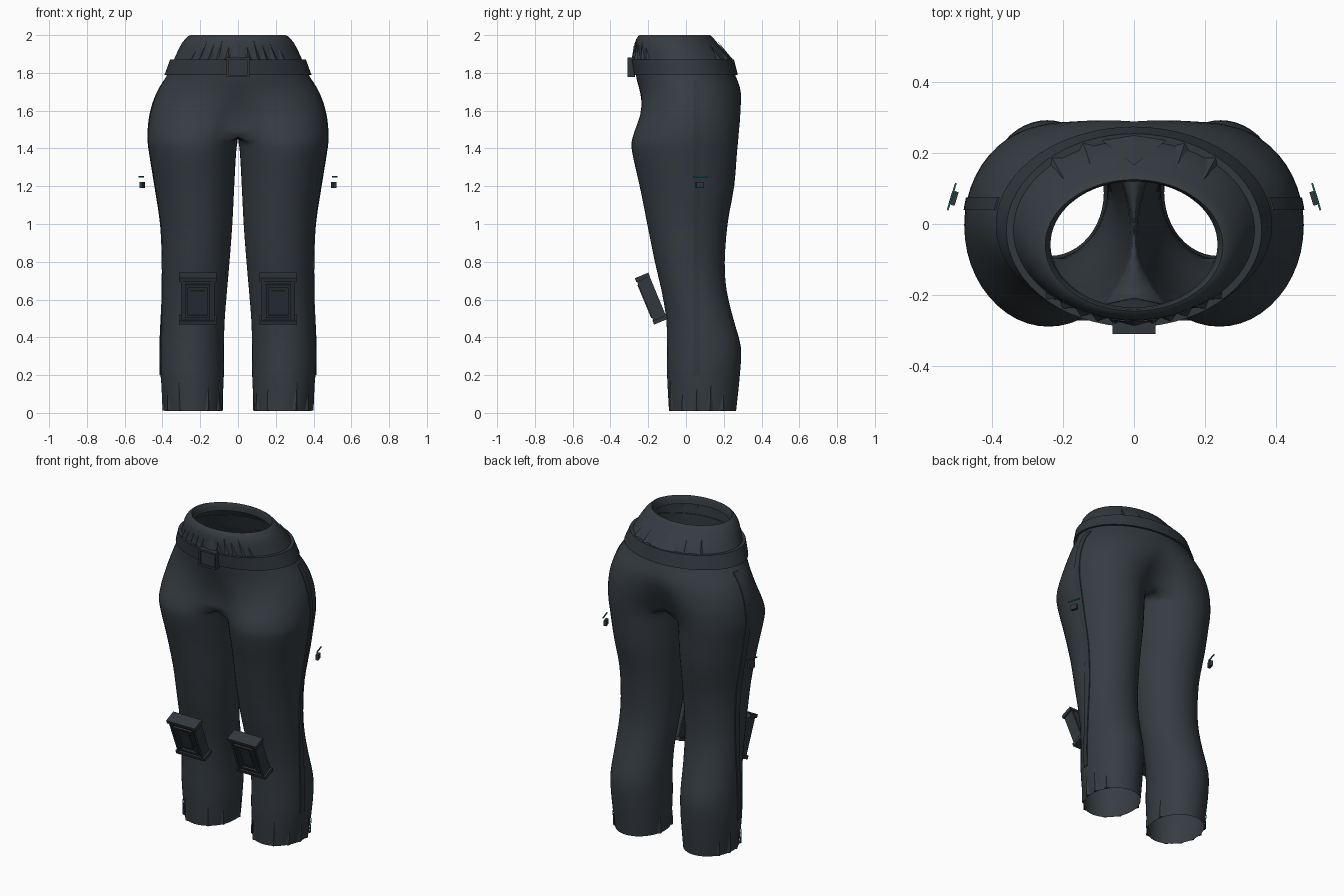
import bpy, bmesh, math
from mathutils import Matrix, Vector

cube = bpy.data.objects.get("Cube")
if cube:
    bpy.data.objects.remove(cube, do_unlink=True)


def material(name, rgb):
    m = bpy.data.materials.new(name)
    m.use_nodes = True
    m.diffuse_color = (*rgb, 1)
    node = next(n for n in m.node_tree.nodes if n.type == 'BSDF_PRINCIPLED')
    node.inputs["Base Color"].default_value = (*rgb, 1)
    node.inputs["Roughness"].default_value = 0.8
    return m


CLOTH = material("dark slate cloth", (0.036, 0.045, 0.054))
TRIM = material("dark slate trim", (0.031, 0.039, 0.048))
TEAL = material("teal", (0.01, 0.12, 0.095))


def finish(name, bm, mat, mirror=True, smooth=40):
    bmesh.ops.recalc_face_normals(bm, faces=bm.faces)
    mesh = bpy.data.meshes.new(name)
    bm.to_mesh(mesh)
    bm.free()
    mesh.materials.append(mat)
    if smooth:
        mesh.shade_smooth()
        mesh.set_sharp_from_angle(angle=math.radians(smooth))
    ob = bpy.data.objects.new(name, mesh)
    bpy.context.collection.objects.link(ob)
    if mirror:
        mod = ob.modifiers.new("Mirror", 'MIRROR')
        mod.merge_threshold = 0.0005
    return ob


# Half-garment profile: height, inner x, outer x, front y, back y
CROTCH = 1.46
ROWS = [
    (0.01, .085, .39, -.09, .265), (.2, .075, .41, -.1, .285),
    (.35, .075, .412, -.1, .29), (.5, .07, .405, -.105, .25),
    (.65, .058, .4, -.13, .215), (.8, .045, .4, -.165, .205),
    (1.0, .03, .41, -.205, .22), (1.2, .02, .44, -.245, .255),
    (1.38, .01, .47, -.285, .27), (CROTCH, 0, .478, -.285, .28),
    (1.58, 0, .465, -.255, .3), (1.69, 0, .43, -.25, .3),
    (1.79, 0, .375, -.265, .26), (1.88, 0, .335, -.27, .23),
    (1.96, 0, .295, -.27, .165), (2.0, 0, .25, -.245, .125),
    (1.95, 0, .235, -.235, .12),
]


def smooth_rows(rows, steps=3):
    out = []
    for i in range(len(rows) - 1):
        a, b, c, d = (Vector(rows[min(max(i + k, 0), len(rows) - 1)]) for k in (-1, 0, 1, 2))
        for s in range(steps):
            u = s / steps
            p = b + (c - a) * (u / 2) + (a * 2 - b * 5 + c * 4 - d) * (u * u / 2) \
                + (b * 3 - a - c * 3 + d) * (u ** 3 / 2)
            p[1] = max(p[1], 0)
            p[0] = min(p[0], 2)
            out.append(p)
    return out + [Vector(rows[-1])]


SECTIONS = smooth_rows(ROWS)


def section(z):
    for a, b in zip(SECTIONS, SECTIONS[1:]):
        if a[0] <= z <= b[0]:
            return a.lerp(b, (z - a[0]) / (b[0] - a[0]))
    return SECTIONS[0]


def hip_blend(z):
    u = min(max((z - 1.4) / 0.38, 0), 1)
    return u * u * (3 - 2 * u)


def surface(row, deg, push=0.0):
    """Point on the half garment; the leg oval turns into a half hip oval."""
    z, inner, outer, front, back = row
    w = hip_blend(z)
    cx, rx = (inner + outer) / 2, (outer - inner) / 2
    cy, ry = (front + back) / 2, (back - front) / 2
    t = math.radians(deg)
    leg = Vector((cx + rx * math.cos(t), cy + ry * math.sin(t), z))
    if abs(deg) <= 135:
        h = t * 2 / 3
        hip = Vector((outer * math.cos(h), cy + ry * math.sin(h), z))
    else:
        hip = Vector((0, cy + math.copysign(ry * (180 - abs(deg)) / 45, deg), z))
    p = leg.lerp(hip, w)
    if z >= CROTCH - 1e-4 and abs(deg) >= 135:
        p.x = 0
    if push:
        p += (p - Vector((cx * (1 - w), cy, z))).normalized() * push
    return p


def loft(bm, rings, closed=True, skip=None):
    vs = [[bm.verts.new(p) for p in r] for r in rings]
    n = len(rings[0])
    for j in range(len(vs) - 1):
        for i in range(n if closed else n - 1):
            k = (i + 1) % n
            if not (skip and skip(j, i, k)):
                bm.faces.new((vs[j][i], vs[j][k], vs[j + 1][k], vs[j + 1][i]))
    return vs


# Trousers, open at the waist and the hems
ANGLES = [-180 + 7.5 * i for i in range(48)]
bm = bmesh.new()
loft(bm, [[surface(r, a) for a in ANGLES] for r in SECTIONS],
     skip=lambda j, i, k: j >= 27 and min(abs(ANGLES[i]), abs(ANGLES[k])) >= 135)
finish("trousers", bm, CLOTH, smooth=60)

# Belt band
bm = bmesh.new()
low, high = section(1.79), section(1.87)
loft(bm, [[surface(low, a, -.005), surface(low, a, .014),
           surface(high, a, .02), surface(high, a, -.005)]
          for a in range(-135, 136, 9)])
finish("belt", bm, TRIM)


def box(bm, centre, size, frame=Matrix()):
    m = frame @ Matrix.Translation(centre) @ Matrix.Diagonal((*size, 1))
    return bmesh.ops.create_cube(bm, size=1, matrix=m)


def rim(bm, w, h, bar, depth, y, frame):
    """Rectangular frame standing on the front face."""
    for s in (-1, 1):
        box(bm, (s * (w - bar) / 2, y, 0), (bar, depth, h), frame)
        box(bm, (0, y, s * (h - bar) / 2), (w - 2 * bar, depth, bar), frame)


# Belt buckle
bm = bmesh.new()
place = Matrix.Translation((0, -.285, 1.83))
box(bm, (0, 0, 0), (.105, .03, .09), place)
rim(bm, .12, .105, .012, .04, -.005, place)
finish("buckle", bm, TRIM, mirror=False, smooth=0)

# Knee pads, leaning forward at the top
bm = bmesh.new()
place = Matrix.Translation((.213, -.184, .605)) @ Matrix.Rotation(math.radians(22.6), 4, 'X')
box(bm, (0, .004, 0), (.165, .066, .25), place)
rim(bm, .13, .19, .014, .012, -.034, place)
box(bm, (0, -.031, 0), (.07, .01, .12), place)
for s in (-1, 1):
    box(bm, (0, 0, s * .122), (.2, .078, .022), place)
    box(bm, (s * .082, 0, 0), (.014, .07, .26), place)
finish("knee_pads", bm, TRIM, smooth=0)

# Raised side stripes down the outer seams
bm = bmesh.new()


def seam_point(z, y, push):
    r = section(z)
    cy, ry = (r[3] + r[4]) / 2, (r[4] - r[3]) / 2
    t = math.degrees(math.asin((y - cy) / ry)) * (1 + hip_blend(z) / 2)
    p = surface(r, t)
    return Vector((p.x + push, y, z))


rings = []
for i in range(41):
    z = .2 + 1.56 * i / 40
    rings.append([seam_point(z, y, d) for y, d in
                  ((.04, -.006), (.04, .005), (.075, .005), (.075, -.006))])
vs = loft(bm, rings)
bm.faces.new(vs[0])
bm.faces.new(vs[-1])
finish("side_stripes", bm, TRIM)


def fold(bm, z0, z1, deg, half, bulge):
    """Pointed cloth pleat lying on the garment."""
    a, b = section(z0), section(z1)
    left, right = (bm.verts.new(surface(a, deg + s * half, .002)) for s in (-1, 1))
    mid = bm.verts.new(surface(a, deg, bulge))
    tip = bm.verts.new(surface(b, deg, .003))
    for f in ((left, mid, tip), (mid, right, tip), (left, right, mid)):
        bm.faces.new(f)


# Waist pleats
bm = bmesh.new()
for deg, top in ((-122, 1.94), (-110, 1.97), (-98, 1.95), (-84, 1.97), (-70, 1.93),
                 (75, 1.95), (100, 1.94)):
    fold(bm, 1.87, top, deg, 5, .016)
finish("waist_pleats", bm, CLOTH, smooth=0)

# Centre gathers above the belt, front and back
bm = bmesh.new()
for y, top_y, half, bulge in ((-.274, -.272, .055, -.014), (.235, .165, .09, .014)):
    pts = [bm.verts.new(p) for p in ((-half, y, 1.87), (0, y + bulge, 1.87),
                                     (half, y, 1.87), (0, top_y, 1.97))]
    for f in ((0, 1, 3), (1, 2, 3), (0, 1, 2)):
        bm.faces.new([pts[i] for i in f])
finish("centre_gathers", bm, CLOTH, mirror=False, smooth=0)

# Hem creases
bm = bmesh.new()
for i, deg in enumerate((-150, -120, -65, -35, -10, 12, 35, 165)):
    fold(bm, .012, .11 + .03 * (i % 3), deg, 6, .012)
finish("hem_creases", bm, CLOTH, smooth=0)

# Small clips and teal bars beside the thighs
turn = Matrix.Rotation(math.radians(17), 4, 'Z')
bm = bmesh.new()
box(bm, (0, 0, 0), (.018, .04, .032), Matrix.Translation((.508, .073, 1.207)) @ turn)
finish("side_clips", bm, TRIM, smooth=0)
bm = bmesh.new()
box(bm, (0, 0, 0), (.005, .08, .007), Matrix.Translation((.513, .077, 1.25)) @ turn)
finish("teal_bars", bm, TEAL, smooth=0)
